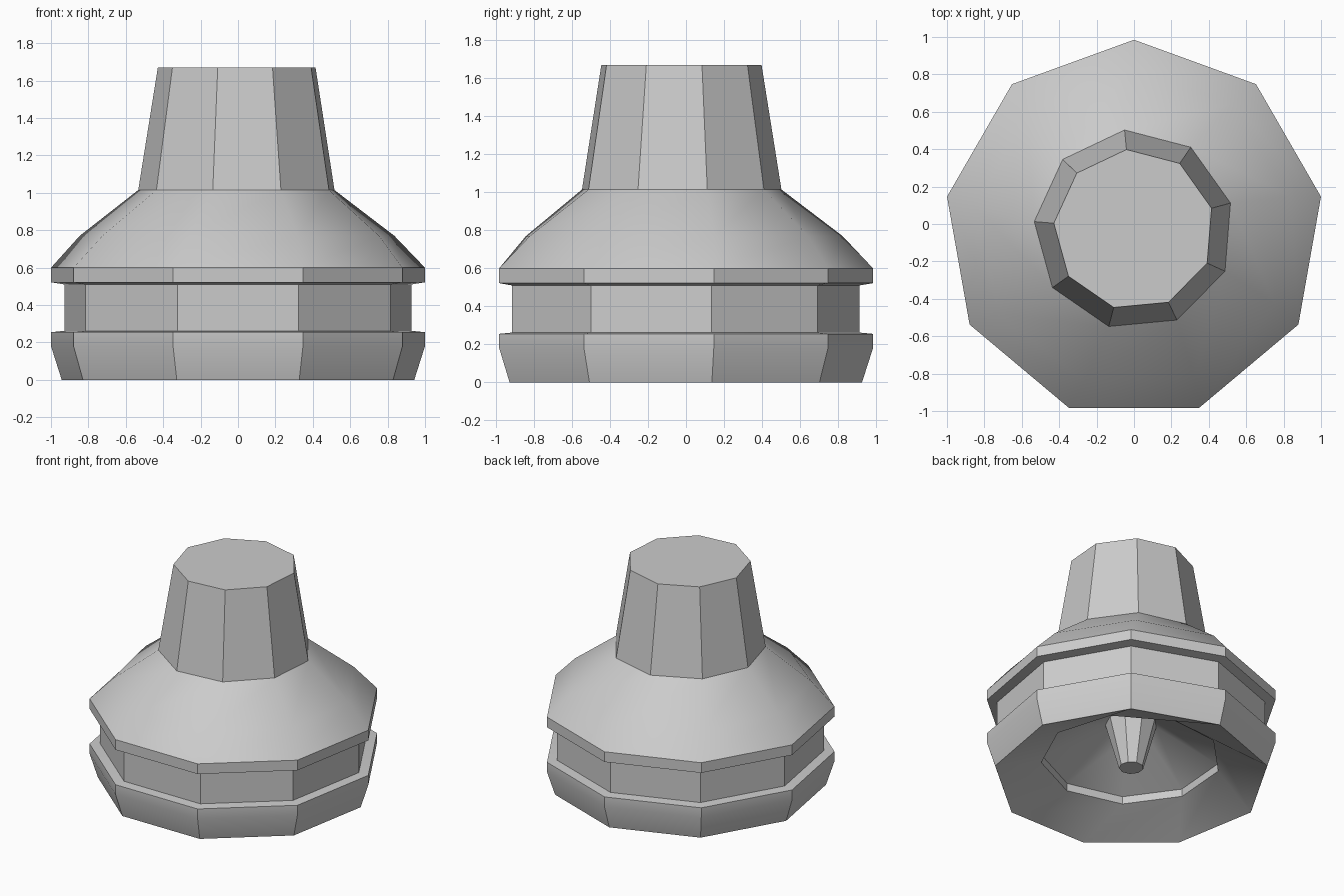
import bpy, bmesh
from math import radians, sin, cos

SIDES = 9
CENTRE_Y = -0.03

if "Cube" in bpy.data.objects:
    bpy.data.objects.remove(bpy.data.objects["Cube"], do_unlink=True)

grey = bpy.data.materials.new("light grey")
grey.use_nodes = True
colour = (0.6, 0.6, 0.6, 1)
grey.diffuse_color = colour
grey.node_tree.nodes["Principled BSDF"].inputs["Base Color"].default_value = colour


def loft(name, rings, cap_start=False, cap_end=False):
    """Skin nine-sided rings given as (radius, height, turn in degrees)."""
    bm = bmesh.new()
    loops = []
    for r, z, turn in rings:
        angles = [radians(turn + 360 * i / SIDES) for i in range(SIDES)]
        loops.append([bm.verts.new((r * cos(a), r * sin(a) + CENTRE_Y, z)) for a in angles])
    for low, high in zip(loops, loops[1:]):
        for i in range(SIDES):
            j = (i + 1) % SIDES
            bm.faces.new((low[i], low[j], high[j], high[i]))
    if cap_start:
        bm.faces.new(loops[0][::-1])
    if cap_end:
        bm.faces.new(loops[-1])
    mesh = bpy.data.meshes.new(name)
    bm.to_mesh(mesh)
    bm.free()
    mesh.materials.append(grey)
    obj = bpy.data.objects.new(name, mesh)
    bpy.context.collection.objects.link(obj)
    bpy.ops.object.select_all(action="DESELECT")
    obj.select_set(True)
    bpy.context.view_layer.objects.active = obj
    bpy.ops.object.shade_smooth_by_angle(angle=radians(30))
    return obj


BODY, NECK, HOLLOW = 10, 15.4, -4.4

# Outer shell: tapered foot, recessed groove, rim and domed shoulder
loft("body", [
    (0.957, 0, BODY), (1.015, 0.18, BODY), (1.015, 0.255, BODY),
    (0.943, 0.262, BODY), (0.943, 0.51, BODY), (1.015, 0.522, BODY),
    (1.015, 0.6, BODY), (0.855, 0.77, 12), (0.535, 1.015, NECK),
])

# Tapered neck with a flat top
loft("neck", [(0.535, 1.015, NECK), (0.43, 1.67, NECK)], cap_end=True)

# Dished underside with a stepped inner ring
loft("underside", [
    (0.18, 0.43, HOLLOW), (0.62, 0.205, HOLLOW),
    (0.625, 0.15, HOLLOW), (0.957, 0, BODY),
])

# Peg hanging in the hollow
loft("peg", [(0.085, 0.08, HOLLOW), (0.18, 0.43, HOLLOW)], cap_start=True)
